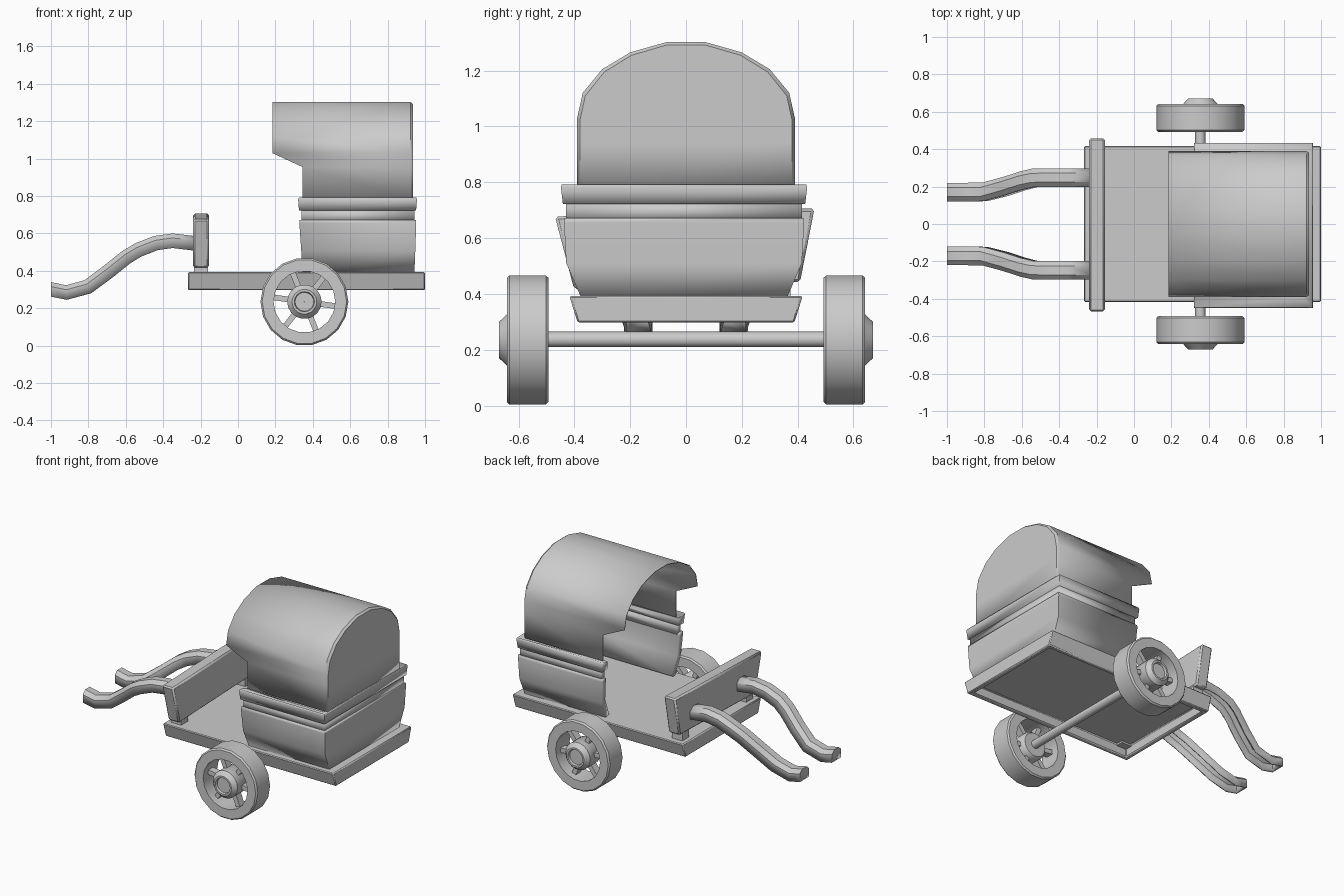
import bpy, bmesh, math
from mathutils import Matrix, Vector

if "Cube" in bpy.data.objects:
    bpy.data.objects.remove(bpy.data.objects["Cube"])

GREY = (0.6, 0.6, 0.6, 1)
mat = bpy.data.materials.new("plain_grey")
mat.use_nodes = True
mat.diffuse_color = GREY
mat.node_tree.nodes["Principled BSDF"].inputs["Base Color"].default_value = GREY


def finish(name, bm, thick=0, bevel=0, angle=40):
    bmesh.ops.recalc_face_normals(bm, faces=bm.faces)
    me = bpy.data.meshes.new(name)
    bm.to_mesh(me)
    bm.free()
    me.materials.append(mat)
    ob = bpy.data.objects.new(name, me)
    bpy.context.collection.objects.link(ob)
    if thick:
        m = ob.modifiers.new("thickness", "SOLIDIFY")
        m.thickness, m.offset, m.use_even_offset = thick, -1, True
    if bevel:
        m = ob.modifiers.new("bevel", "BEVEL")
        m.width, m.segments = bevel, 1
    bpy.ops.object.select_all(action="DESELECT")
    ob.select_set(True)
    bpy.context.view_layer.objects.active = ob
    bpy.ops.object.shade_smooth_by_angle(angle=math.radians(angle))
    return ob


def skin(bm, rows, closed=False):
    """Join rows of points with quads; returns the vertex rows."""
    vs = [[bm.verts.new(p) for p in r] for r in rows]
    n = len(vs[0])
    for a, b in zip(vs, vs[1:]):
        for i in range(n if closed else n - 1):
            j = (i + 1) % n
            bm.faces.new((a[i], a[j], b[j], b[i]))
    return vs


def tapered_box(x0, x1, z0, z1, y0, y1):
    """Box whose half width is y0 at the bottom and y1 at the top."""
    bm = bmesh.new()
    rows = [[(x0, -y, z), (x1, -y, z), (x1, y, z), (x0, y, z)]
            for y, z in ((y0, z0), (y1, z1))]
    vs = skin(bm, rows, True)
    bottom = bm.faces.new(vs[0])
    bm.faces.new(vs[1])
    bmesh.ops.recalc_face_normals(bm, faces=bm.faces)
    return bm, bottom


def lathe(name, profile, y_side, steps=18):
    """Ring about the axle line; profile holds (radius, y) points."""
    bm = bmesh.new()
    rows = []
    for r, y in profile:
        rows.append([(0.355 + r * math.cos(2 * math.pi * k / steps), y * y_side,
                      0.235 + r * math.sin(2 * math.pi * k / steps)) for k in range(steps)])
    vs = skin(bm, rows + rows[:1], True)
    bmesh.ops.remove_doubles(bm, verts=bm.verts, dist=1e-5)
    return finish(name, bm)


# Bed with a hollow underside
bm, bottom = tapered_box(-0.268, 1.0, 0.297, 0.393, 0.388, 0.418)
bmesh.ops.inset_region(bm, faces=[bottom], thickness=0.045)
inner = bmesh.ops.extrude_discrete_faces(bm, faces=[bottom])["faces"][0]
bmesh.ops.translate(bm, verts=inner.verts, vec=(0, 0, 0.065))
finish("bed", bm, bevel=0.006, angle=25)

# Front board, leaning slightly, on two feet
bm, _ = tapered_box(-0.24, -0.155, 0.43, 0.692, 0.405, 0.465)
bmesh.ops.rotate(bm, verts=bm.verts, cent=(0, 0, 0.55),
                 matrix=Matrix.Rotation(math.radians(1.8), 3, "X"))
finish("front_board", bm, bevel=0.01, angle=25)
for side, label in ((1, "left"), (-1, "right")):
    bm, _ = tapered_box(-0.235, -0.16, 0.35, 0.45, 0.035, 0.035)
    bmesh.ops.translate(bm, verts=bm.verts, vec=(0, side * 0.34, 0))
    finish("board_foot_" + label, bm, angle=25)


# Cabin walls: a U in plan, open to the front
def u_wall(name, layers, thick):
    bm = bmesh.new()
    shift = -0.007
    skin(bm, [[(xf, shift - y, z), (xr, shift - y, z), (xr, shift + y, z), (xf, shift + y, z)]
              for z, y, xf, xr in layers])
    return finish(name, bm, thick=thick, angle=30)


u_wall("lower_wall", [(0.385, 0.368, 0.345, 0.943), (0.51, 0.422, 0.338, 0.948),
                      (0.655, 0.43, 0.328, 0.953), (0.672, 0.428, 0.328, 0.953)], 0.04)
u_wall("middle_wall", [(0.66, 0.422, 0.34, 0.943), (0.73, 0.422, 0.34, 0.943)], 0.035)
u_wall("upper_band", [(0.722, 0.434, 0.326, 0.952), (0.782, 0.441, 0.322, 0.957),
                      (0.792, 0.438, 0.326, 0.954)], 0.06)

# Arched cover with a front overhang and a closed rear
half = [(0.39, 0.78), (0.39, 0.955), (0.39, 1.03), (0.37, 1.12),
        (0.30, 1.205), (0.2, 1.265), (0.07, 1.302)]
arch = half + [(-y, z) for y, z in reversed(half)]
bm = bmesh.new()
rows = [[(0.345 if z < 1 else 0.185, y, z) for y, z in arch],
        [(0.922, y, z) for y, z in arch],
        [(0.936, y * 0.975, z if z < 0.8 else z - 0.01) for y, z in arch]]
vs = skin(bm, rows)
bm.faces.new(vs[-1])
finish("cover", bm, thick=0.006, angle=35)

# Pulling shafts: channels open underneath, capped at the tip
path = [(-1.0, 0.34, 0.17), (-0.92, 0.323, 0.17), (-0.82, 0.35, 0.172), (-0.72, 0.425, 0.2),
        (-0.62, 0.505, 0.232), (-0.55, 0.547, 0.247), (-0.45, 0.586, 0.248),
        (-0.35, 0.6, 0.248), (-0.22, 0.585, 0.248)]
section = [(-0.05, -0.078), (-0.05, -0.024), (-0.024, 0),
           (0.024, 0), (0.05, -0.024), (0.05, -0.078)]
for side, label in ((1, "left"), (-1, "right")):
    bm = bmesh.new()
    rows = []
    for i, (x, z, y) in enumerate(path):
        a, b = path[max(i - 1, 0)], path[min(i + 1, len(path) - 1)]
        slope = math.atan2(b[1] - a[1], b[0] - a[0]) if i else 0
        rows.append([(x - math.sin(slope) * h, side * (y + w), z + math.cos(slope) * h)
                     for w, h in section])
    vs = skin(bm, rows)
    bm.faces.new(vs[0])
    finish("shaft_" + label, bm, thick=0.008, angle=30)

# Axle
bm = bmesh.new()
bmesh.ops.create_cone(bm, segments=12, cap_ends=True, radius1=0.028, radius2=0.028, depth=1.2,
                      matrix=Matrix.Translation((0.355, 0, 0.237)) @ Matrix.Rotation(math.pi / 2, 4, "X"))
finish("axle", bm)

# Wheels: rim, hub and spokes
for side, label in ((1, "left"), (-1, "right")):
    lathe("wheel_rim_" + label, [(0.165, 0.493), (0.226, 0.493), (0.235, 0.502),
                                 (0.235, 0.632), (0.226, 0.642), (0.165, 0.642)], side)
    lathe("wheel_hub_" + label, [(0.001, 0.515), (0.08, 0.515), (0.092, 0.53), (0.092, 0.642),
                                 (0.066, 0.67), (0.054, 0.67), (0.05, 0.655), (0.001, 0.655)], side)
    bm = bmesh.new()
    for k in range(6):
        turn = Matrix.Rotation(math.radians(8 + 60 * k), 4, "Y")
        bmesh.ops.create_cube(bm, size=1, matrix=Matrix.Translation((0.355, side * 0.57, 0.235)) @ turn
                              @ Matrix.Translation((0.13, 0, 0)) @ Matrix.Diagonal((0.1, 0.05, 0.03, 1)))
    finish("wheel_spokes_" + label, bm, angle=25)
